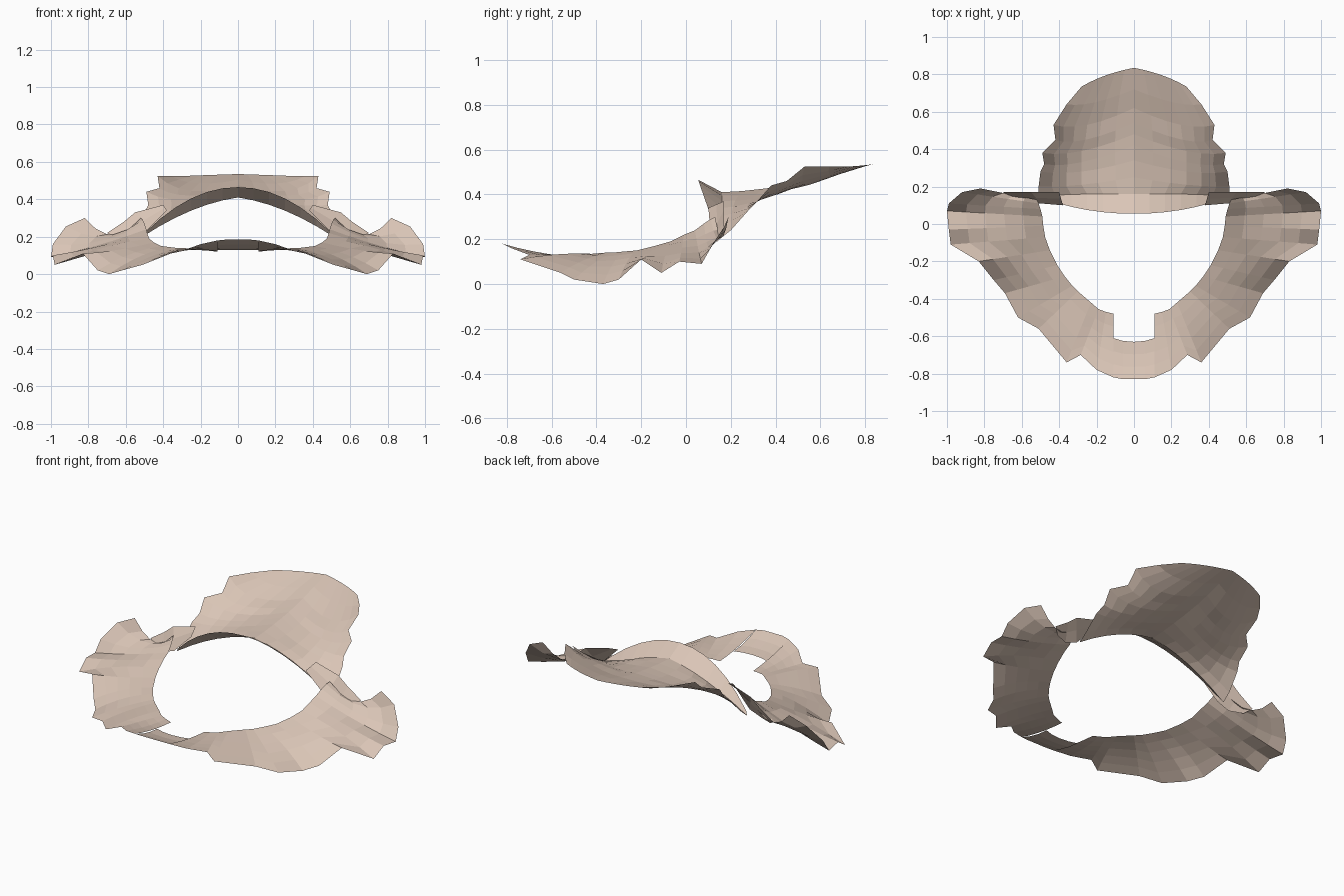
import bpy, bmesh
from mathutils import Vector

cube = bpy.data.objects.get("Cube")
if cube:
    bpy.data.objects.remove(cube, do_unlink=True)

skin = bpy.data.materials.new("pale skin")
skin.use_nodes = True
colour = (0.70, 0.56, 0.47, 1)
skin.diffuse_color = colour
skin.node_tree.nodes["Principled BSDF"].inputs["Base Color"].default_value = colour


def across(start, middle, end, columns):
    """Points on the parabola through three points."""
    points = []
    for i in range(columns + 1):
        t = i / columns
        points.append(start * (2 * t - 1) * (t - 1)
                      + middle * 4 * t * (1 - t)
                      + end * t * (2 * t - 1))
    return points


def sheet(name, sections, columns):
    """Loft a thin open sheet through the sections and mirror it across x."""
    bm = bmesh.new()
    rows = [[bm.verts.new(p) for p in across(*section, columns)]
            for section in sections]
    for row, following in zip(rows, rows[1:]):
        for i in range(columns):
            bm.faces.new((row[i], row[i + 1], following[i + 1], following[i]))
    bm.normal_update()
    if sum(face.normal.z * face.calc_area() for face in bm.faces) < 0:
        bmesh.ops.reverse_faces(bm, faces=bm.faces)
    mesh = bpy.data.meshes.new(name)
    bm.to_mesh(mesh)
    bm.free()
    mesh.materials.append(skin)
    obj = bpy.data.objects.new(name, mesh)
    bpy.context.collection.objects.link(obj)
    mirror = obj.modifiers.new("Mirror", "MIRROR")
    mirror.use_clip = True
    return obj


def sagging(inner, outer, lift):
    """Section from inner to outer edge, its middle raised by lift."""
    a, b = Vector(inner), Vector(outer)
    return a, (a + b) / 2 + Vector((0, 0, lift)), b


# Front strip behind the notch
front_strip = [
    sagging((0, -.63, .13), (0, -.83, .185), -.01),
    sagging((.06, -.625, .13), (.06, -.83, .185), -.01),
    sagging((.11, -.61, .13), (.11, -.82, .18), -.01),
]
sheet("front_strip", front_strip, 3)

# Side collar running from the front strip round to the shoulder flap
side_collar = [
    sagging((.11, -.48, .12), (.11, -.82, .18), -.01),
    sagging((.15, -.47, .125), (.2, -.78, .16), -.01),
    sagging((.19, -.455, .13), (.285, -.70, .13), .0),
    sagging((.23, -.42, .135), (.36, -.74, .11), .01),
    sagging((.3, -.36, .14), (.51, -.56, .05), .01),
    sagging((.33, -.33, .14), (.62, -.5, .02), .01),
    sagging((.37, -.28, .145), (.69, -.37, .0), .02),
    sagging((.41, -.22, .15), (.75, -.3, .02), .02),
    sagging((.45, -.14, .17), (.83, -.2, .11), -.01),
    sagging((.475, -.07, .19), (.98, -.11, .05), .02),
    sagging((.485, -.01, .22), (.99, -.03, .1), -.01),
    sagging((.49, .04, .24), (1, .07, .09), -.01),
    sagging((.5, .08, .27), (.99, .11, .16), -.04),
    sagging((.51, .11, .29), (.92, .17, .255), -.07),
    sagging((.52, .13, .3), (.82, .19, .3), -.09),
]
sheet("side_collar", side_collar, 5)

# Back flap: centre line, middle and raised side edge of each section
back_flap = [
    ((0, .055, .465), (.25, .075, .405), (.5, .14, .22)),
    ((0, .16, .41), (.25, .16, .34), (.51, .15, .2)),
    ((0, .25, .415), (.28, .21, .345), (.51, .2, .24)),
    ((0, .34, .425), (.28, .28, .36), (.5, .28, .33)),
    ((0, .42, .435), (.28, .33, .375), (.48, .32, .37)),
    ((0, .48, .445), (.28, .39, .395), (.49, .38, .44)),
    ((0, .54, .455), (.26, .45, .42), (.42, .45, .46)),
    ((0, .62, .475), (.25, .53, .445), (.43, .53, .525)),
    ((0, .72, .505), (.21, .65, .485), (.36, .64, .525)),
    ((0, .835, .535), (.15, .795, .53), (.28, .735, .525)),
]
sheet("back_flap", [tuple(map(Vector, s)) for s in back_flap], 6)

# Narrow upright web joining the back flap to the shoulder flap
shoulder_web = [
    sagging((.38, .1, .34), (.4, .17, .37), .0),
    sagging((.5, .11, .22), (.55, .17, .33), .0),
    sagging((.58, .11, .19), (.61, .17, .28), .0),
    sagging((.66, .14, .19), (.7, .17, .22), .0),
]
sheet("shoulder_web", shoulder_web, 2)
